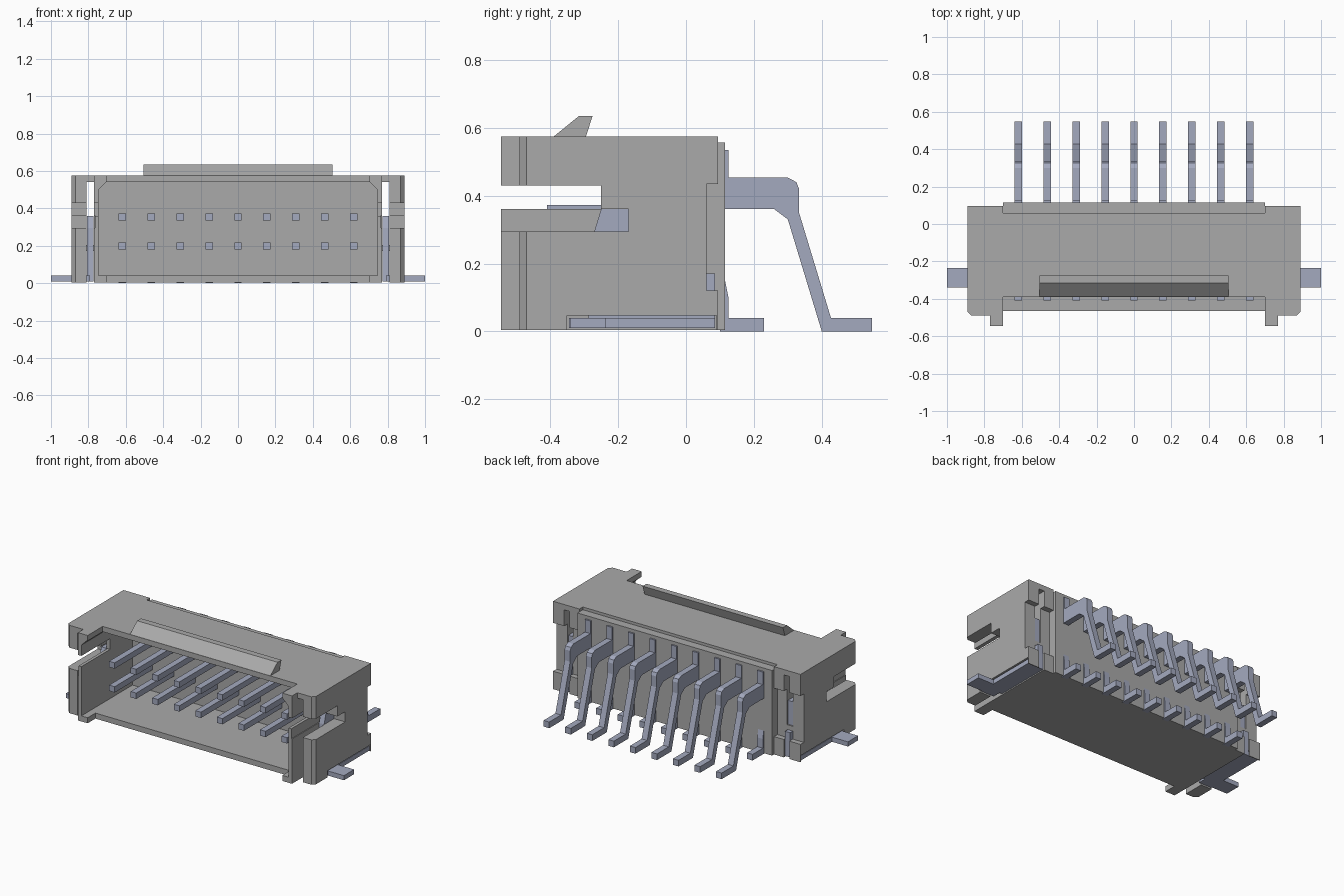
import bpy, bmesh
from mathutils import Vector

if "Cube" in bpy.data.objects:
    bpy.data.objects.remove(bpy.data.objects["Cube"], do_unlink=True)


def material(name, rgb):
    m = bpy.data.materials.new(name)
    m.use_nodes = True
    m.diffuse_color = (*rgb, 1)
    m.node_tree.nodes["Principled BSDF"].inputs["Base Color"].default_value = (*rgb, 1)
    return m


PLASTIC = material("grey plastic", (0.40, 0.40, 0.40))
METAL = material("bluish metal", (0.37, 0.40, 0.52))


def prism(name, profile, axis, lo, hi, mat):
    """Extrude a 2D profile along an axis; the profile holds the other two axes in order."""
    bm = bmesh.new()

    def point(p, t):
        c = list(p)
        c.insert("xyz".index(axis), t)
        return c
    face = bm.faces.new([bm.verts.new(point(p, lo)) for p in profile])
    grown = bmesh.ops.extrude_face_region(bm, geom=[face])["geom"]
    step = Vector(point((0, 0), hi - lo))
    bmesh.ops.translate(bm, vec=step, verts=[v for v in grown if isinstance(v, bmesh.types.BMVert)])
    bmesh.ops.recalc_face_normals(bm, faces=bm.faces)
    mesh = bpy.data.meshes.new(name)
    bm.to_mesh(mesh)
    bm.free()
    mesh.materials.append(mat)
    ob = bpy.data.objects.new(name, mesh)
    bpy.context.collection.objects.link(ob)
    return ob


def box(name, x, y, z, mat):
    return prism(name, [(x[0], y[0]), (x[1], y[0]), (x[1], y[1]), (x[0], y[1])], "z", *z, mat)


def cut(target, cutter):
    cutter.hide_render = True
    cutter.hide_viewport = True
    cutter.display_type = "WIRE"
    mod = target.modifiers.new(cutter.name, "BOOLEAN")
    mod.operation = "DIFFERENCE"
    mod.solver = "EXACT"
    mod.object = cutter


def cut_box(name, x, y, z):
    cut(housing, box(name, x, y, z, PLASTIC))


# Housing block from its plan outline
half = [(0.70, 0.115), (0.70, 0.095), (0.89, 0.095), (0.89, -0.47), (0.87, -0.49),
        (0.77, -0.49), (0.77, -0.545), (0.70, -0.545), (0.70, -0.465)]
outline = half + [(-x, y) for x, y in reversed(half)]
housing = prism("housing", outline, "z", 0.004, 0.575, PLASTIC)

# Mating cavity with chamfered upper corners, and the shortened roof
cavity = [(-0.745, 0.04), (0.745, 0.04), (0.745, 0.50), (0.705, 0.54), (-0.705, 0.54), (-0.745, 0.50)]
cut(housing, prism("cavity_cutter", cavity, "y", -0.7, -0.02, PLASTIC))
cut_box("roof_front_cutter", (-0.70, 0.70), (-0.7, -0.39), (0.3, 0.7))
cut_box("rear_step_cutter", (-0.70, 0.70), (0.06, 0.2), (0.557, 0.7))

# Side slots, latch notches, rear corner recesses and tab channels
for s, side in ((1, "left"), (-1, "right")):
    def span(a, b):
        return tuple(sorted((s * a, s * b)))
    cut_box(side + "_slot_cutter", span(0.77, 0.81), (-0.7, 0.2), (-0.1, 0.54))
    cut_box(side + "_notch_cutter", span(0.72, 1.0), (-0.7, -0.25), (0.36, 0.43))
    cut_box(side + "_lower_notch_cutter", span(0.765, 1.0), (-0.7, -0.17), (0.295, 0.361))
    cut_box(side + "_recess_cutter", span(0.70, 1.0), (0.06, 0.2), (0.12, 0.435))
    cut_box(side + "_channel_cutter", span(0.80, 1.0), (-0.35, 0.09), (-0.1, 0.047))

    # Solder tab: upright plate in the slot, strip below the wall, foot outside
    plate = [(-0.29, 0.01), (0.085, 0.01), (0.085, 0.17), (0.04, 0.17), (0.04, 0.205),
             (0.055, 0.205), (0.055, 0.36), (-0.25, 0.36), (-0.27, 0.295)]
    prism(side + "_tab_plate", plate, "x", *span(0.772, 0.808), METAL)
    box(side + "_tab_strip", span(0.79, 0.885), (-0.345, 0.085), (0.01, 0.04), METAL)
    box(side + "_tab_foot", span(0.88, 1.0), (-0.34, -0.235), (0.01, 0.04), METAL)
    box(side + "_slot_bridge", span(0.765, 0.815), (0.0, 0.06), (0.172, 0.203), PLASTIC)

# Wedge-shaped catch on the roof
wedge = [(-0.39, 0.574), (-0.315, 0.635), (-0.275, 0.635), (-0.295, 0.574)]
prism("roof_catch", wedge, "x", -0.505, 0.505, PLASTIC)

# Two rows of contacts, each with a pin in front and a lead behind
upper_lead = [(0.10, 0.36), (0.26, 0.36), (0.30, 0.33), (0.40, 0), (0.548, 0), (0.548, 0.04),
              (0.427, 0.04), (0.333, 0.35), (0.333, 0.42), (0.325, 0.44), (0.30, 0.453),
              (0.125, 0.453), (0.125, 0.535), (0.10, 0.535)]
lower_lead = [(0.10, 0), (0.23, 0), (0.23, 0.04), (0.125, 0.04), (0.125, 0.10),
              (0.115, 0.15), (0.10, 0.15)]
for i in range(9):
    x = (i - 4) * 0.155
    w = (x - 0.02, x + 0.02)
    prism(f"upper_lead_{i + 1}", upper_lead, "x", *w, METAL)
    prism(f"lower_lead_{i + 1}", lower_lead, "x", *w, METAL)
    for row, z in (("upper", 0.353), ("lower", 0.198)):
        box(f"{row}_pin_{i + 1}", w, (-0.41, 0.0), (z - 0.019, z + 0.019), METAL)
